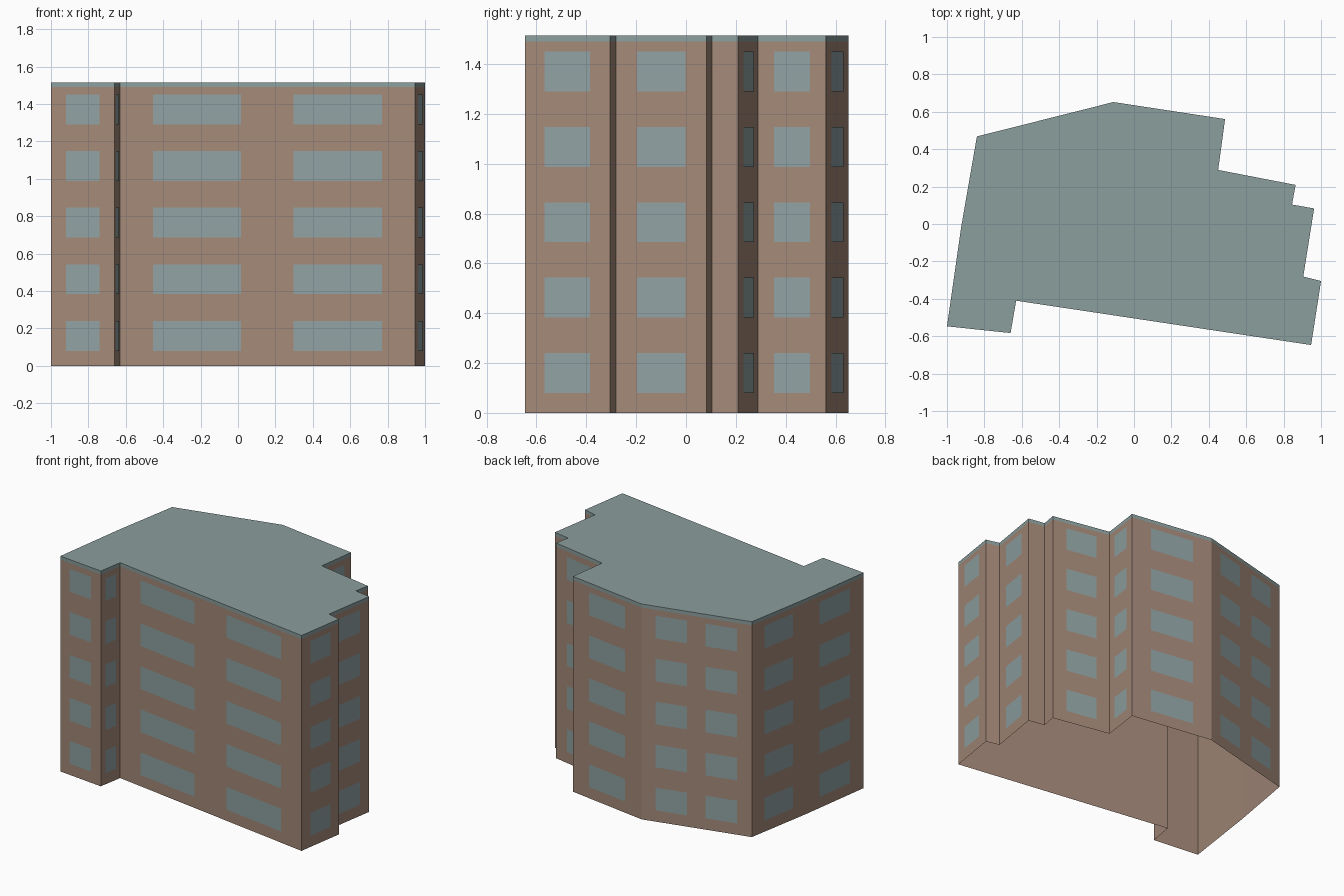
import bpy
from mathutils import Vector

if "Cube" in bpy.data.objects:
    bpy.data.objects.remove(bpy.data.objects["Cube"], do_unlink=True)

HEIGHT, EAVES = 1.515, 1.49
FLOORS, PITCH, SILL, GLASS_H = 5, 0.3025, 0.08, 0.16
ONE = [(0.235, 0.765)]
TWO = [(0.112, 0.41), (0.588, 0.888)]
BACK = [(0.13, 0.415), (0.583, 0.868)]

# Footprint corners, counter-clockwise, each with the windows of the wall that starts there
PLAN = [
    (-1.0, -0.547, ONE), (-0.66, -0.583, ONE), (-0.63, -0.41, TWO),
    (0.947, -0.647, ONE), (1.0, -0.305, []), (0.905, -0.281, ONE),
    (0.963, 0.083, []), (0.845, 0.104, []), (0.864, 0.209, ONE),
    (0.45, 0.289, ONE), (0.487, 0.561, ONE), (-0.11, 0.652, BACK),
    (-0.84, 0.468, ONE), (-0.923, -0.01, ONE),
]
CORNERS = [Vector((x, y, 0)) for x, y, _ in PLAN]
UP = Vector((0, 0, 1))


def material(name, colour):
    mat = bpy.data.materials.new(name)
    mat.use_nodes = True
    mat.diffuse_color = (*colour, 1)
    mat.node_tree.nodes["Principled BSDF"].inputs["Base Color"].default_value = (*colour, 1)
    return mat


def build(name, verts, faces, mat):
    mesh = bpy.data.meshes.new(name)
    mesh.from_pydata(verts, [], faces)
    mesh.materials.append(mat)
    obj = bpy.data.objects.new(name, mesh)
    bpy.context.collection.objects.link(obj)
    return obj


def ring(low, high, name, mat, capped=False):
    n = len(CORNERS)
    verts = [c + UP * z for z in (low, high) for c in CORNERS]
    faces = [(i, (i + 1) % n, (i + 1) % n + n, i + n) for i in range(n)]
    if capped:
        faces.append(tuple(range(n, 2 * n)))
    return build(name, verts, faces, mat)


brick = material("brown plaster", (0.37, 0.25, 0.19))
glass = material("window glass", (0.28, 0.36, 0.365))
roofing = material("grey green roof", (0.26, 0.345, 0.34))

# Hollow outer walls, open underneath, and the roof with its edge band
ring(0, EAVES, "outer_walls", brick)
ring(EAVES, HEIGHT, "flat_roof", roofing, capped=True)

# Window panes, just in front of each wall on every floor
verts, faces = [], []
for i, (_, _, windows) in enumerate(PLAN):
    start, end = CORNERS[i], CORNERS[(i + 1) % len(CORNERS)]
    offset = (end - start).cross(UP).normalized() * 0.002
    for left, right in windows:
        a, b = (start.lerp(end, t) + offset for t in (left, right))
        for floor in range(FLOORS):
            low = UP * (SILL + floor * PITCH)
            high = low + UP * GLASS_H
            k = len(verts)
            verts += [a + low, b + low, b + high, a + high]
            faces.append((k, k + 1, k + 2, k + 3))
build("window_panes", verts, faces, glass)
